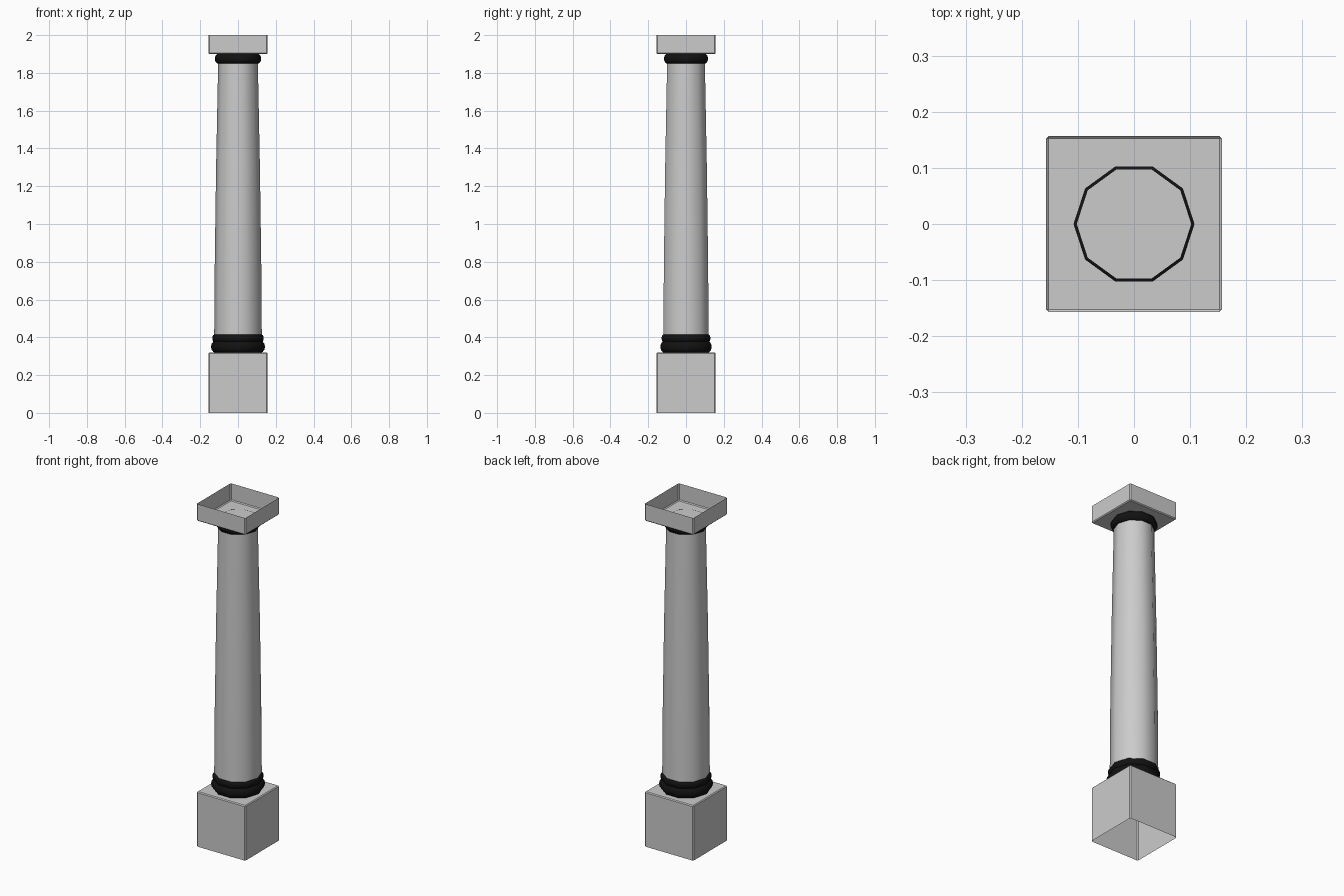
import bpy, bmesh, math

if "Cube" in bpy.data.objects:
    bpy.data.objects.remove(bpy.data.objects["Cube"])

SIDES = 10


def add_object(name, bm, material=None, angle=None):
    bmesh.ops.recalc_face_normals(bm, faces=bm.faces)
    mesh = bpy.data.meshes.new(name)
    bm.to_mesh(mesh)
    bm.free()
    obj = bpy.data.objects.new(name, mesh)
    bpy.context.collection.objects.link(obj)
    if material:
        mesh.materials.append(material)
    if angle:
        bpy.ops.object.select_all(action='DESELECT')
        obj.select_set(True)
        bpy.context.view_layer.objects.active = obj
        bpy.ops.object.shade_smooth_by_angle(angle=math.radians(angle))
    return obj


def open_block(name, half, z0, z1, open_sign):
    """Chamfered box with one open end: -1 below, +1 above."""
    bm = bmesh.new()
    bmesh.ops.create_cube(bm, size=1)
    for v in bm.verts:
        v.co = (v.co.x * 2 * half, v.co.y * 2 * half, z1 if v.co.z > 0 else z0)
    bm.normal_update()
    end = [f for f in bm.faces if f.normal.z * open_sign > 0.9]
    bmesh.ops.delete(bm, geom=end, context='FACES_ONLY')
    edges = [e for e in bm.edges if not e.is_boundary]
    bmesh.ops.bevel(bm, geom=edges, offset=0.005, segments=1,
                    affect='EDGES', profile=0.5)
    # Keep outward orientation on the open shell
    obj = add_object(name, bm)
    return obj


def turned(name, profile, material=None):
    """Ten-sided open lathe from (radius, z) points."""
    bm = bmesh.new()
    rings = [[bm.verts.new((r * math.cos(math.tau * i / SIDES),
                            r * math.sin(math.tau * i / SIDES), z))
              for i in range(SIDES)] for r, z in profile]
    for a, b in zip(rings, rings[1:]):
        for i in range(SIDES):
            j = (i + 1) % SIDES
            bm.faces.new((a[i], a[j], b[j], b[i]))
    return add_object(name, bm, material, 60)


def bulge(inner, outer, z0, z1, steps=6):
    """Half-round moulding profile."""
    mid, h = (z0 + z1) / 2, (z1 - z0) / 2
    return [(inner + (outer - inner) * math.cos(a), mid + h * math.sin(a))
            for a in (math.pi * (k / steps - 0.5) for k in range(steps + 1))]


black = bpy.data.materials.new("black_trim")
black.diffuse_color = (0.006, 0.006, 0.006, 1)
black.use_nodes = True
black.node_tree.nodes["Principled BSDF"].inputs["Base Color"].default_value = black.diffuse_color

# Plinth and top slab
open_block("plinth", 0.157, 0.0, 0.32, -1)
open_block("top_slab", 0.157, 1.90, 2.0, 1)

# Tapered shaft
turned("shaft", [(0.126, 0.41), (0.123, 0.80), (0.116, 1.30), (0.105, 1.855)])

# Dark mouldings
turned("base_moulding", bulge(0.118, 0.143, 0.318, 0.382), black)
turned("upper_base_moulding", bulge(0.125, 0.136, 0.375, 0.415), black)
turned("neck_moulding", bulge(0.102, 0.123, 1.848, 1.902), black)
